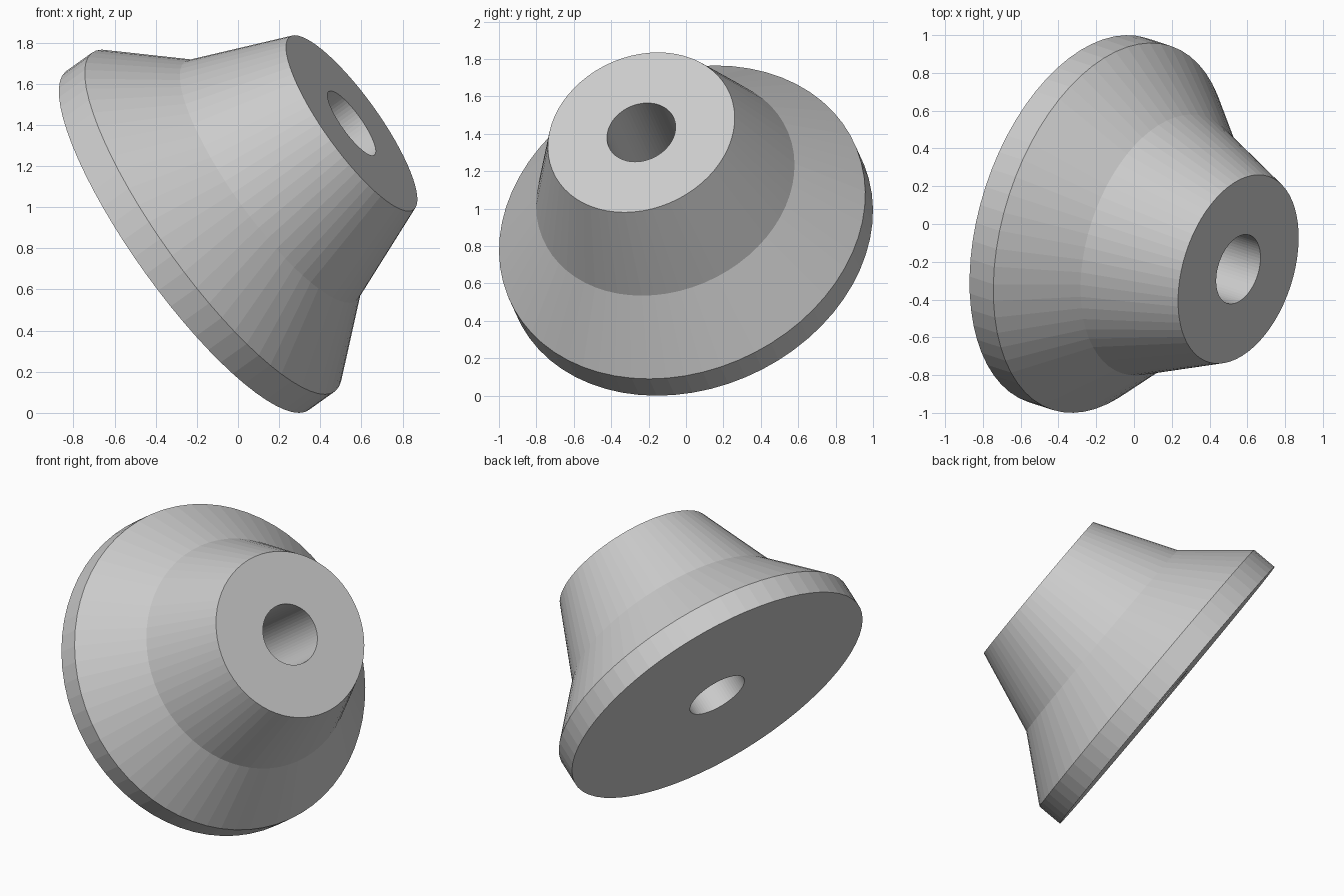
import bpy, bmesh, math
from mathutils import Vector, Matrix

if "Cube" in bpy.data.objects:
    bpy.data.objects.remove(bpy.data.objects["Cube"])

SEGMENTS = 64
AXIS = Vector((0.786, -0.256, 0.562)).normalized()
BASE_CENTRE = Vector((-0.245, 0.0205, 0.838))

# Closed profile (radius, height): bore, flange, shallow cone, steep cone, top
PROFILE = [(0.19, 0.0), (1.013, 0.0), (1.013, 0.16),
           (0.715, 0.513), (0.517, 1.014), (0.19, 1.014)]


def ring(bm, radius, height):
    return [bm.verts.new((radius * math.cos(2 * math.pi * i / SEGMENTS),
                          radius * math.sin(2 * math.pi * i / SEGMENTS), height))
            for i in range(SEGMENTS)]


# Turned body: one revolved solid with a straight through bore
bm = bmesh.new()
rings = [ring(bm, r, h) for r, h in PROFILE]
for k, lower in enumerate(rings):
    upper = rings[(k + 1) % len(rings)]
    for i in range(SEGMENTS):
        j = (i + 1) % SEGMENTS
        bm.faces.new((lower[i], lower[j], upper[j], upper[i]))
bmesh.ops.recalc_face_normals(bm, faces=bm.faces)

# Tilt onto the slanted axis, resting on the flange rim
tilt = AXIS.to_track_quat('Z', 'Y').to_matrix().to_4x4()
bm.transform(Matrix.Translation(BASE_CENTRE) @ tilt)
lowest = min(v.co.z for v in bm.verts)
bmesh.ops.translate(bm, verts=bm.verts, vec=(0, 0, -lowest))

mesh = bpy.data.meshes.new("flanged_cone")
bm.to_mesh(mesh)
bm.free()
bpy.context.collection.objects.link(bpy.data.objects.new("flanged_cone", mesh))
